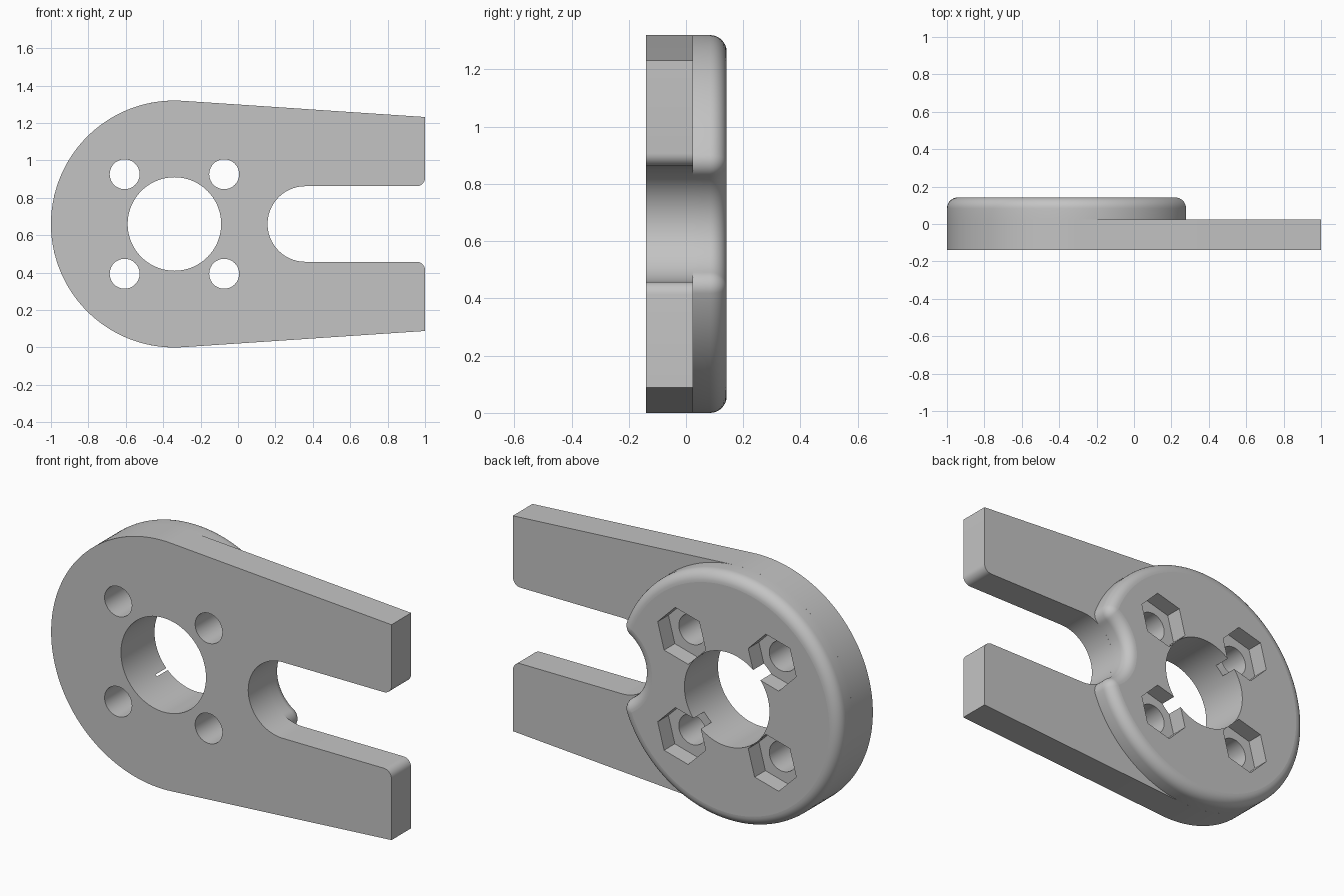
import bpy, bmesh
from math import sin, cos, pi, atan2, hypot, sqrt

if "Cube" in bpy.data.objects:
    bpy.data.objects.remove(bpy.data.objects["Cube"], do_unlink=True)

grey = bpy.data.materials.new("plain grey")
grey.use_nodes = True
grey.diffuse_color = (0.55, 0.55, 0.55, 1)
grey.node_tree.nodes["Principled BSDF"].inputs["Base Color"].default_value = (0.55, 0.55, 0.55, 1)

# Main dimensions; outlines are drawn in x and z
HUB_X, MID_Z, HUB_R = -0.34, 0.66, 0.66
SLOT_X, SLOT_R = 0.36, 0.202
FRONT, STEP, BACK = -0.14, 0.025, 0.142
ROUND = 0.058


def arc(x, z, r, a0, a1, n):
    return [(x + r * cos(a0 + (a1 - a0) * i / n), z + r * sin(a0 + (a1 - a0) * i / n))
            for i in range(n + 1)]


def loft(name, rings):
    """Skin a closed solid through outlines, each given as (points, y)."""
    bm = bmesh.new()
    loops = [[bm.verts.new((x, y, z + MID_Z)) for x, z in pts] for pts, y in rings]
    for a, b in zip(loops, loops[1:]):
        for i in range(len(a)):
            bm.faces.new((a[i - 1], a[i], b[i], b[i - 1]))
    bm.faces.new(loops[0])
    bm.faces.new(loops[-1])
    bmesh.ops.recalc_face_normals(bm, faces=bm.faces)
    mesh = bpy.data.meshes.new(name)
    bm.to_mesh(mesh)
    bm.free()
    obj = bpy.data.objects.new(name, mesh)
    mesh.materials.append(grey)
    bpy.context.collection.objects.link(obj)
    return obj


def prism(name, x, z, r, sides, y0, y1, turn=0.0):
    pts = arc(x, z, r, turn, turn + 2 * pi, sides)[:-1]
    return loft(name, [(pts, y0), (pts, y1)])


def activate(obj):
    bpy.ops.object.select_all(action='DESELECT')
    obj.select_set(True)
    bpy.context.view_layer.objects.active = obj


def cut(obj, cutter):
    mod = obj.modifiers.new("cut", 'BOOLEAN')
    mod.operation, mod.solver, mod.object = 'DIFFERENCE', 'EXACT', cutter
    activate(obj)
    bpy.ops.object.modifier_apply(modifier=mod.name)


# Forked plate: round end, tapering sides, open slot with eased mouth
def plate_outline():
    taper, end, ease = 0.0667, 0.572, 0.045
    c = SLOT_R + ease
    pts = arc(HUB_X, 0, HUB_R, pi / 2 - taper, 3 * pi / 2 + taper, 96)
    pts += [(1, -end)]
    pts += arc(1 - ease, -c, ease, 0, pi / 2, 8)
    pts += arc(SLOT_X, 0, SLOT_R, 3 * pi / 2, pi / 2, 40)
    pts += arc(1 - ease, c, ease, -pi / 2, 0, 8)
    return pts + [(1, end)]


# Hub disc: circle bitten by the slot with rounded corners, inset by d
def hub_outline(d):
    fil = 0.06
    gap = SLOT_X - HUB_X
    p, q = HUB_R - fil, SLOT_R + fil
    fx = (p * p - q * q + gap * gap) / (2 * gap)
    fz = sqrt(p * p - fx * fx)
    a = atan2(fz, fx)
    b = atan2(fz, gap - fx)
    pts = arc(HUB_X, 0, HUB_R - d, a, 2 * pi - a, 120)
    pts += arc(HUB_X + fx, -fz, fil - d, -a, b, 10)[1:]
    pts += arc(SLOT_X, 0, SLOT_R + d, pi + b, pi - b, 36)[1:]
    pts += arc(HUB_X + fx, fz, fil - d, -b, a, 10)[1:-1]
    return pts


plate_pts = plate_outline()
plate = loft("forked_plate", [(plate_pts, FRONT), (plate_pts, STEP)])

rings = [(hub_outline(0), STEP)]
for i in range(9):
    t = i * pi / 16
    rings.append((hub_outline(ROUND * (1 - cos(t))), BACK - ROUND + ROUND * sin(t)))
hub = loft("hub_disc", rings)

# Centre bore, four screw holes and hexagonal nut pockets
cutters = [prism("bore_cutter", HUB_X, 0, 0.25, 72, -1, 1)]
pockets = []
for sx in (-1, 1):
    for sz in (-1, 1):
        x, z = HUB_X + sx * 0.266, sz * 0.266
        cutters.append(prism("screw_cutter", x, z, 0.08, 40, -1, 1))
        pockets.append(prism("nut_cutter", x, z, 0.146, 6, BACK - 0.09, 1, pi / 12))

for c in cutters:
    cut(plate, c)
for c in cutters + pockets:
    cut(hub, c)
for c in cutters + pockets:
    bpy.data.objects.remove(c, do_unlink=True)

# Smooth curved walls, flat front and back faces
for obj in (plate, hub):
    activate(obj)
    bpy.ops.object.shade_smooth_by_angle(angle=pi / 6)
    for poly in obj.data.polygons:
        if abs(poly.normal.y) > 0.999:
            poly.use_smooth = False
